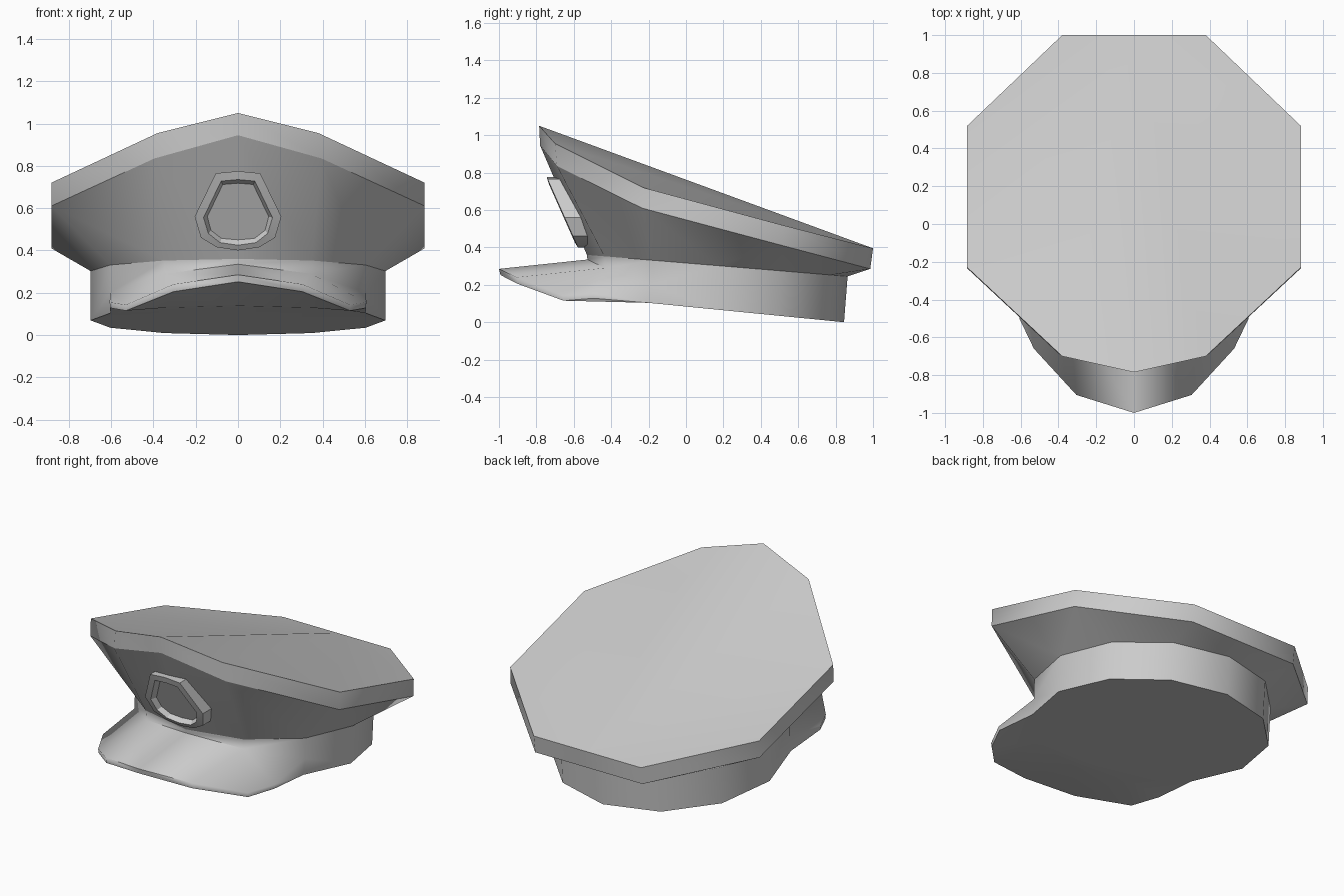
import bpy, bmesh, math
from mathutils import Vector

if "Cube" in bpy.data.objects:
    bpy.data.objects.remove(bpy.data.objects["Cube"])


def build(name, faces, angle=30):
    """Make an object from faces given as point tuples, mirrored across x = 0."""
    bm = bmesh.new()
    for side in (1, -1):
        for f in faces:
            pts = []
            for p in f:
                q = Vector((p[0] * side, p[1], p[2]))
                if all((q - o).length > 1e-5 for o in pts):
                    pts.append(q)
            if len(pts) > 2:
                # keep mirrored faces wound the same way
                pts = pts if side == 1 else pts[::-1]
                bm.faces.new([bm.verts.new(q) for q in pts])
    bmesh.ops.remove_doubles(bm, verts=bm.verts, dist=1e-4)
    bmesh.ops.recalc_face_normals(bm, faces=bm.faces)
    me = bpy.data.meshes.new(name)
    bm.to_mesh(me)
    bm.free()
    ob = bpy.data.objects.new(name, me)
    bpy.context.collection.objects.link(ob)
    bpy.ops.object.select_all(action='DESELECT')
    ob.select_set(True)
    bpy.context.view_layer.objects.active = ob
    bpy.ops.object.shade_smooth_by_angle(angle=math.radians(angle))
    return ob


def strip(a, b):
    return [(a[i], a[i + 1], b[i + 1], b[i]) for i in range(len(a) - 1)]


def half_ring(cy, z_front, z_back, r=0.697):
    """Half of a tilted 12-sided ring, from the front to the back."""
    pts = []
    for i in range(7):
        a = math.radians(30 * i)
        t = (1 - math.cos(a)) / 2
        x = 0.0 if i in (0, 6) else r * math.sin(a)
        pts.append((x, cy - r * math.cos(a), z_front + (z_back - z_front) * t))
    return pts


t = half_ring(0.167, 0.36, 0.245)   # band top
b = half_ring(0.148, 0.138, 0.0)    # band bottom

# Crown: wide sloping top, crisp rim, and flared wall down to the band
top = [(0, -.785, 1.05), (.38, -.70, .955), (.883, -.23, .72),
       (.883, .52, .518), (.38, 1.0, .395), (0, 1.0, .395)]
low = [(0, -.78, .945), (.395, -.69, .835), (.883, -.235, .61),
       (.883, .515, .41), (.38, .985, .285), (0, .985, .285)]
build("crown_top", [(top[i], top[i + 1], top[5]) for i in range(4)])
build("crown_rim", strip(top, low), 70)
build("crown_wall", [
    (low[0], low[1], t[1], t[0]), (low[1], low[2], t[2], t[1]),
    (low[2], t[3], t[2]), (low[2], low[3], t[3]), (low[3], t[4], t[3]),
    (low[3], low[4], t[5], t[4]), (low[4], low[5], t[6], t[5])], 70)

# Band with the visor flowing out of it, closed underneath
root = [(0, -.527, .335), (.345, -.433, .29), (.605, -.185, .20)]
rim = [(0, -1.0, .285), (.305, -.905, .24), (.53, -.66, .143), (.607, -.5, .155)]
edge = [(0, -.992, .252), (.305, -.90, .205), (.53, -.655, .115), (.605, -.495, .128)]
build("band_and_visor",
      strip(root, t[:3]) + strip(t[3:], b[3:])
      + [(root[2], b[2], b[3]), (root[2], b[3], t[3], t[2])]
      + [(root[0], root[1], rim[1], rim[0]), (root[1], rim[2], rim[1]),
         (root[1], root[2], rim[3], rim[2]), (rim[3], root[2], b[2], edge[3])]
      + strip(rim, edge), 85)
build("underside",
      [(edge[0], edge[1], b[1], b[0]), (edge[1], edge[2], b[1]),
       (edge[2], edge[3], b[2], b[1])]
      + [f[::-1] for f in strip([(0, p[1], p[2]) for p in b], b)], 60)

# Badge: raised rounded frame with a recessed plate, leaning with the crown front
outline = [(0, .775), (.105, .765), (.205, .56), (.175, .46), (.10, .415), (0, .40)]
lip = [(0, .735), (.08, .728), (.163, .555), (.14, .48), (.085, .437), (0, .425)]
plate = [(0, .718), (.072, .712), (.145, .56), (.128, .495), (.078, .457), (0, .45)]


def badge_ring(profile, offset):
    """Place a front-view profile on the leaning crown, moved out by offset."""
    return [(x, -.52 - (z - .36) * .26 / .585 - offset, z) for x, z in profile]


rings = [badge_ring(outline, -.06), badge_ring(outline, .04),
         badge_ring(lip, .045), badge_ring(plate, .01)]
badge = [f for i in range(3) for f in strip(rings[i], rings[i + 1])]
badge.append(tuple(rings[3]))
build("badge", badge)
